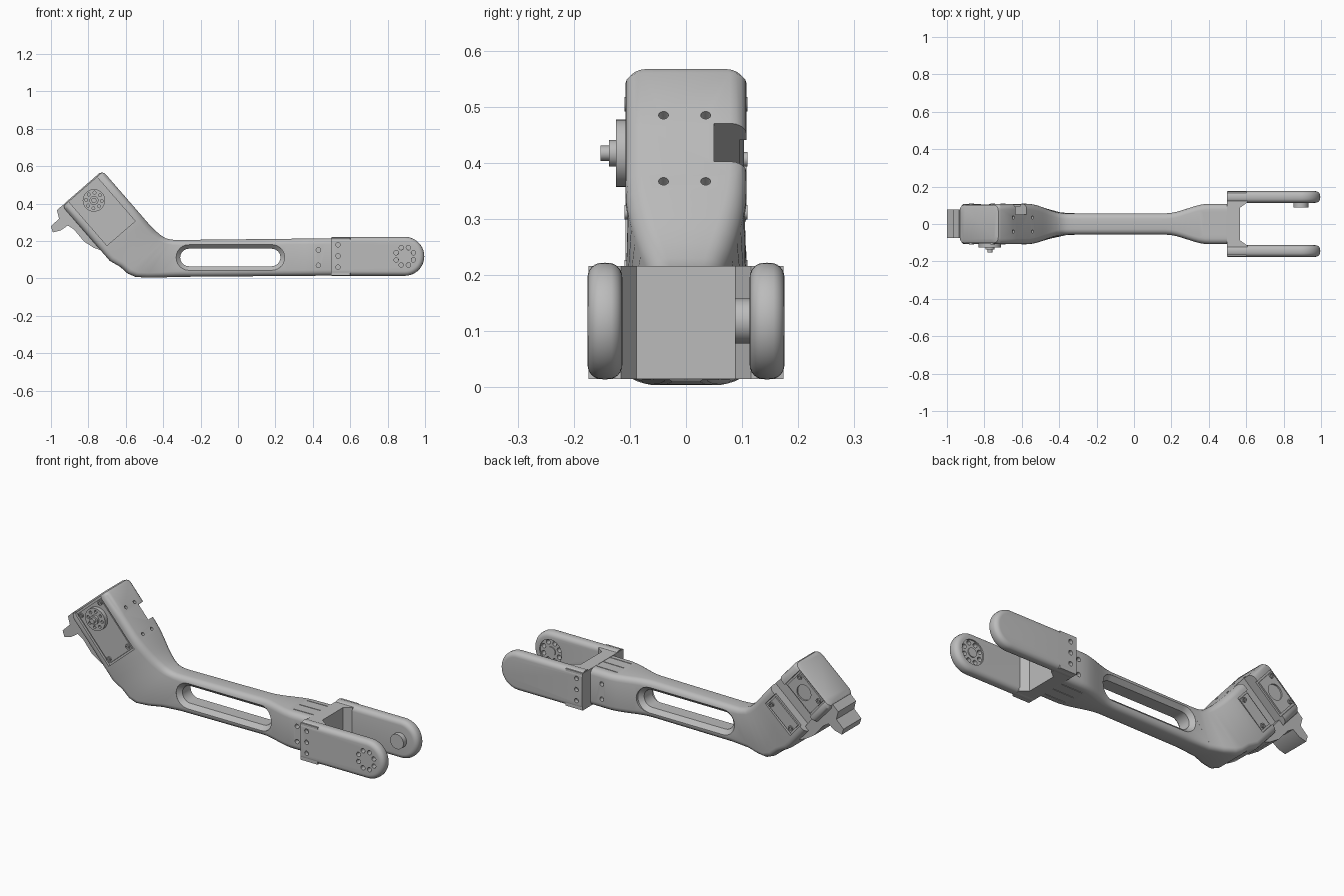
import bpy, bmesh
from math import sin, cos, pi, radians
from mathutils import Vector, Matrix

cube = bpy.data.objects.get("Cube")
if cube:
    bpy.data.objects.remove(cube)

grey = bpy.data.materials.new("plain grey")
grey.use_nodes = True
grey.diffuse_color = (0.5, 0.5, 0.5, 1)
grey.node_tree.nodes["Principled BSDF"].inputs["Base Color"].default_value = (0.5, 0.5, 0.5, 1)

# Tilted frame of the motor head: u runs down the head, v from its upper to its lower side
A = Vector((-0.725, 0, 0.577))
U = Vector((0.656, 0, -0.755))
V = Vector((-0.755, 0, -0.656))
HEAD = 0.287


def head(u, v, y=0):
    return A + U * u + V * v + Vector((0, y, 0))


def finish(name, bm):
    bmesh.ops.recalc_face_normals(bm, faces=bm.faces)
    me = bpy.data.meshes.new(name)
    bm.to_mesh(me)
    bm.free()
    me.materials.append(grey)
    ob = bpy.data.objects.new(name, me)
    bpy.context.collection.objects.link(ob)
    return ob


def skin(name, rings):
    """Join equal rings of points into a closed solid."""
    bm = bmesh.new()
    loops = [[bm.verts.new(p) for p in ring] for ring in rings]
    n = len(loops[0])
    for a, b in zip(loops, loops[1:]):
        for i in range(n):
            j = (i + 1) % n
            bm.faces.new((a[i], a[j], b[j], b[i]))
    bm.faces.new(loops[0])
    bm.faces.new(loops[-1])
    return finish(name, bm)


def cylinder(name, centre, r, depth, axis=Vector((0, 1, 0)), sides=24):
    bm = bmesh.new()
    rot = axis.to_track_quat('Z', 'Y').to_matrix().to_4x4()
    bmesh.ops.create_cone(bm, cap_ends=True, segments=sides, radius1=r, radius2=r,
                          depth=depth, matrix=Matrix.Translation(centre) @ rot)
    return finish(name, bm)


def head_box(name, u, v, y, size):
    """Box centred in the head frame, size along u, y and v."""
    ring = [(-1, -1), (1, -1), (1, 1), (-1, 1)]
    su, sy, sv = (s / 2 for s in size)
    return skin(name, [[head(u + a * su, v + b * sv, y + s * sy) for a, b in ring] for s in (-1, 1)])


def box(name, lo, hi):
    ring = [(lo[0], lo[1]), (hi[0], lo[1]), (hi[0], hi[1]), (lo[0], hi[1])]
    return skin(name, [[(x, y, z) for x, y in ring] for z in (lo[2], hi[2])])


def cut(ob, cutters):
    for c in cutters:
        m = ob.modifiers.new("cut", 'BOOLEAN')
        m.operation, m.object, m.solver = 'DIFFERENCE', c, 'EXACT'
    bpy.context.view_layer.update()
    me = bpy.data.meshes.new_from_object(ob.evaluated_get(bpy.context.evaluated_depsgraph_get()))
    ob.modifiers.clear()
    ob.data = me
    for c in cutters:
        bpy.data.objects.remove(c)


def stadium(x0, x1, z, r, y, n=12):
    right = [(x1 + r * sin(pi * i / n), y, z + r * cos(pi * i / n)) for i in range(n + 1)]
    left = [(x0 - r * sin(pi * i / n), y, z - r * cos(pi * i / n)) for i in range(n + 1)]
    return right + left


# Arm: rounded sections from the head round the elbow to the fork
def ease(a, b, x):
    t = min(max((x - a) / (b - a), 0), 1)
    return t * t * (3 - 2 * t)


def half_width(x):
    return 0.057 + 0.051 * (1 - ease(-0.57, -0.37, x) + ease(0.17, 0.4, x))


def section(top, bottom, inset=0, r=0.03, n=5):
    top, bottom = Vector(top), Vector(bottom)
    mid, half = (top + bottom) / 2, (top - bottom).length / 2 - inset
    up = (top - bottom).normalized()
    ring = []
    for q in range(4):
        sy, sz = (1, 1, -1, -1)[q], (1, -1, -1, 1)[q]
        for i in range(n):
            a = pi / 2 * i / (n - 1)
            s, c = (sin(a), cos(a)) if q % 2 == 0 else (cos(a), sin(a))
            p = mid + up * sz * (half - r + r * c)
            p.y = sy * (half_width(p.x) - inset - r + r * s)
            ring.append(p)
    return ring


rings = [section(head(u, 0), head(u, HEAD), d) for u, d in ((0, 0.022), (0.007, 0.007), (0.022, 0))]
rings += [section(head(u, 0), head(u, HEAD)) for u in (0.15, 0.26, 0.3, 0.33, 0.36, 0.39)]
elbow = [(-0.445, 0.258, -0.63, 0.062), (-0.412, 0.23, -0.59, 0.026), (-0.385, 0.214, -0.55, 0.009),
         (-0.36, 0.208, -0.49, 0.004), (-0.34, 0.206, -0.42, 0.005)]
rings += [section((a, 0, b), (c, 0, d)) for a, b, c, d in elbow]
for i in range(28):
    x = -0.31 + 0.03 * i
    rings.append(section((x, 0, 0.209 + 0.011 * x), (x, 0, 0.011 + 0.008 * x)))
arm = skin("arm", rings)

# Flared slot through the arm
slot = skin("slot_cutter", [stadium(-0.262, 0.18, 0.112, r, y) for y, r in
            ((-0.2, 0.069), (-0.057, 0.069), (-0.035, 0.047), (0.035, 0.047), (0.057, 0.069), (0.2, 0.069))])
cutters = [slot]
# Motor pockets front and back, and the cable notch across the back
for s in (-1, 1):
    cutters.append(head_box("pocket_cutter", 0.164, 0.145, s * 0.125, (0.31, 0.06, 0.2)))
cutters.append(head_box("notch_cutter", 0.186, 0.14, 0.1, (0.09, 0.1, 0.4)))
# Screw holes in the head, the arm end and its grooves
for y in (-0.04, 0.035):
    for u in (0.122, 0.278):
        cutters.append(cylinder("hole_cutter", head(u, 0, y), 0.009, 0.06, V, 12))
for s in (-1, 1):
    for z in (0.07, 0.152):
        cutters.append(cylinder("hole_cutter", (0.43, s * 0.108, z), 0.012, 0.05, sides=16))
    for y in (-0.06, 0, 0.06):
        z = 0.113 + s * 0.104
        cutters.append(box("groove_cutter", (0.37, y - 0.002, z - 0.008), (0.495, y + 0.002, z + 0.008)))
cut(arm, cutters)

# Motor faces inside the pockets
front_plate = head_box("motor_front_plate", 0.164, 0.145, -0.095, (0.29, 0.016, 0.18))
back_plates = [head_box("motor_back_upper_plate", 0.073, 0.145, 0.095, (0.115, 0.016, 0.18)),
               head_box("motor_back_lower_plate", 0.277, 0.145, 0.095, (0.07, 0.016, 0.18))]
cut(back_plates[0], [cylinder("hole_cutter", head(0.078, 0.14, 0.1), 0.042, 0.06)])
cylinder("idler_hub", head(0.078, 0.14, 0.085), 0.02, 0.02)
for s in (-1, 1):
    for u, v in ((0.035, 0.07), (0.035, 0.22), (0.29, 0.07), (0.29, 0.22)):
        screw = cylinder("motor_screw", head(u, v, s * 0.104), 0.013, 0.012, sides=16)
        cut(screw, [cylinder("socket_cutter", head(u, v, s * 0.11), 0.007, 0.012, sides=6)])

# Output horn with its bolt circle and stepped shaft
horn = cylinder("output_horn", head(0.091, 0.139, -0.112), 0.06, 0.026, sides=40)
cut(horn, [cylinder("bolt_cutter", head(0.091 + 0.042 * cos(pi * i / 4), 0.139 + 0.042 * sin(pi * i / 4), -0.125),
                    0.008, 0.02, sides=12) for i in range(8)])
cylinder("horn_step", head(0.091, 0.139, -0.13), 0.024, 0.014)
cylinder("horn_shaft", head(0.091, 0.139, -0.142), 0.0135, 0.02)

# Cable clip under the head
clip = [(-0.935, 0.395), (-0.968, 0.364), (-0.957, 0.32), (-1, 0.278), (-0.99, 0.246), (-0.947, 0.257),
        (-0.91, 0.283), (-0.877, 0.262), (-0.824, 0.198), (-0.77, 0.163), (-0.7, 0.139), (-0.86, 0.35)]
skin("cable_clip", [[(x, y, z) for x, z in clip] for y in (-0.075, 0.078)])

# Fork bridge with chamfered inner corners
plan = [(0.498, -0.174), (0.6, -0.174), (0.607, -0.116), (0.568, -0.088), (0.568, 0.088),
        (0.607, 0.116), (0.6, 0.174), (0.498, 0.174)]
bridge = skin("fork_bridge", [[(x, y, z) for x, y in plan] for z in (0.015, 0.216)])


def bolt_holes(s):
    """Cutters for the screws beside the bridge."""
    return [cylinder("hole_cutter", (0.535, s * 0.174, z), 0.012, 0.04, sides=16) for z in (0.06, 0.12, 0.18)]


cut(bridge, bolt_holes(-1) + bolt_holes(1))

# Fork prongs: round-ended plates with rolled edges
for side, s in (("right", -1), ("left", 1)):
    rolled = []
    for i in range(13):
        a = pi * i / 12 - pi / 2
        r = 0.078 + 0.026 * cos(a)
        half = 0.026 * sin(a) + (0.005 if i > 6 else -0.005 if i < 6 else 0)
        ring = [(0.892 + r * sin(pi * k / 20), s * 0.1445 + half, 0.118 + r * cos(pi * k / 20)) for k in range(21)]
        rolled.append(ring + [(0.5, ring[0][1], 0.118 - r), (0.5, ring[0][1], 0.118 + r)])
    prong = skin(side + "_fork_prong", rolled)
    holes = bolt_holes(s)
    if s < 0:
        for i in range(8):
            a = pi * i / 4 + pi / 8
            holes.append(cylinder("hole_cutter", (0.892 + 0.05 * cos(a), -0.145, 0.118 + 0.05 * sin(a)),
                                  0.012, 0.2, sides=16))
        holes.append(cylinder("seat_cutter", (0.892, -0.11, 0.118), 0.066, 0.022, sides=40))
    cut(prong, holes)
cylinder("front_hub", (0.892, -0.123, 0.118), 0.025, 0.014)
cylinder("pivot_boss", (0.892, 0.102, 0.118), 0.04, 0.03, sides=40)

# Smooth curved surfaces, keep hard edges
for ob in list(bpy.context.collection.objects):
    if ob.type == 'MESH' and ob.data.materials and ob.data.materials[0] == grey:
        bpy.ops.object.select_all(action='DESELECT')
        ob.select_set(True)
        bpy.context.view_layer.objects.active = ob
        bpy.ops.object.shade_smooth_by_angle(angle=radians(32))
